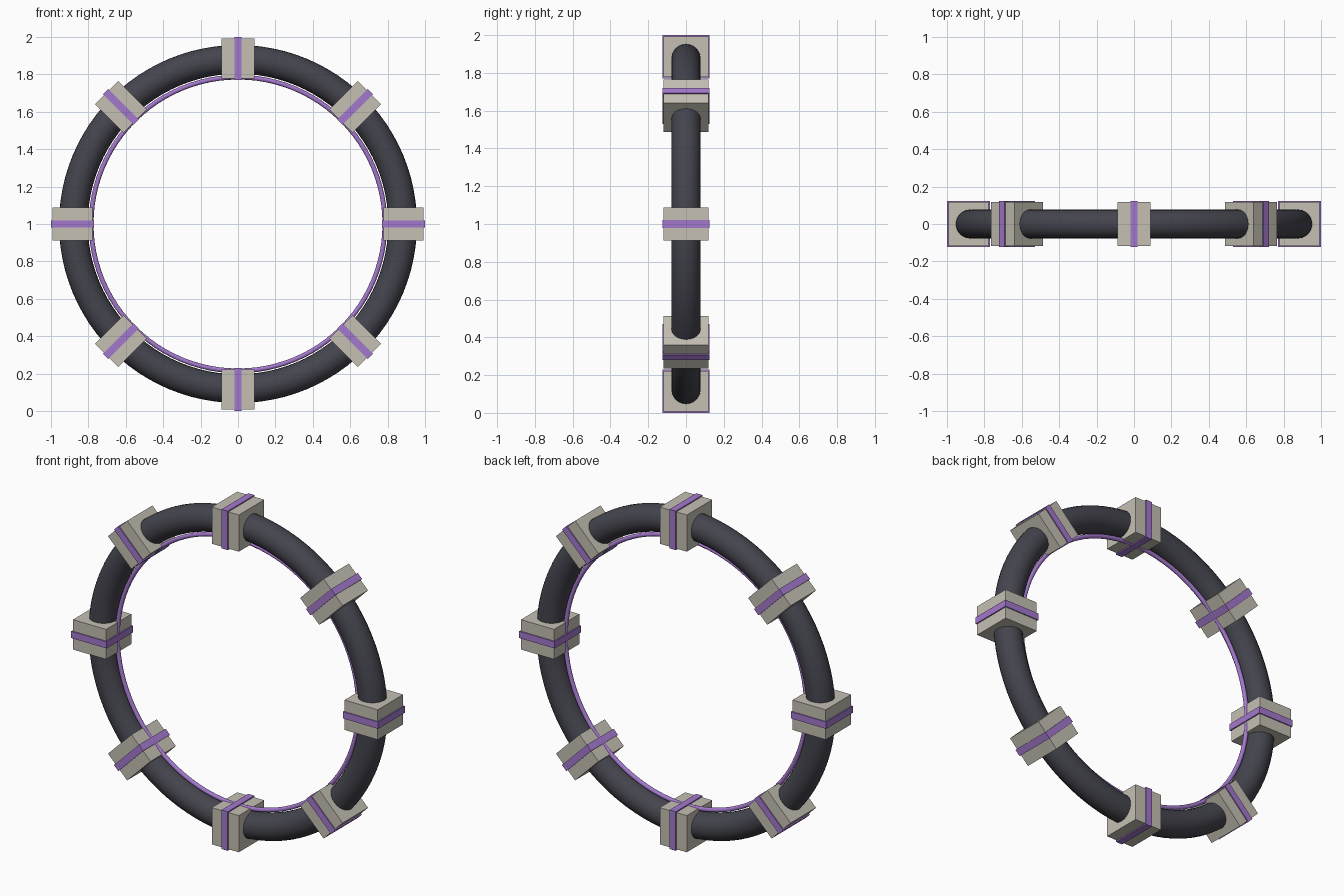
import bpy, math
from mathutils import Matrix

if "Cube" in bpy.data.objects:
    bpy.data.objects.remove(bpy.data.objects["Cube"])

def material(name, rgb):
    m = bpy.data.materials.new(name)
    m.diffuse_color = (*rgb, 1)
    m.use_nodes = True
    m.node_tree.nodes["Principled BSDF"].inputs["Base Color"].default_value = m.diffuse_color
    return m

DARK = material("dark_grey", (0.058, 0.058, 0.076))
STONE = material("warm_stone", (0.56, 0.53, 0.455))
PURPLE = material("purple", (0.37, 0.19, 0.61))
CENTRE = Matrix.Translation((0, 0, 1))

def ring(name, major, minor, sides, mat):
    bpy.ops.mesh.primitive_torus_add(major_radius=major, minor_radius=minor,
                                     major_segments=96, minor_segments=sides)
    o = bpy.context.object
    o.name = name
    o.data.transform(CENTRE @ Matrix.Rotation(math.pi / 2, 4, 'X'))
    o.data.materials.append(mat)
    bpy.ops.object.shade_smooth()

def radial_box(name, angle, inner, outer, half_depth, half_width, mat):
    bpy.ops.mesh.primitive_cube_add(size=2)
    o = bpy.context.object
    o.name = name
    size = Matrix.Diagonal(((outer - inner) / 2, half_depth, half_width, 1))
    out = Matrix.Translation(((inner + outer) / 2, 0, 0))
    o.data.transform(CENTRE @ Matrix.Rotation(angle, 4, 'Y') @ out @ size)
    o.data.materials.append(mat)

# Main tube and the thin inner ring
ring("outer_tube", 0.88, 0.077, 24, DARK)
ring("inner_ring", 0.785, 0.0125, 12, PURPLE)

# Eight clamp blocks, each wrapped by a raised band
for i in range(8):
    a = i * math.pi / 4
    radial_box(f"clamp_block_{i + 1}", a, 0.777, 0.993, 0.118, 0.088, STONE)
    radial_box(f"clamp_band_{i + 1}", a, 0.77, 1.0, 0.124, 0.02, PURPLE)
